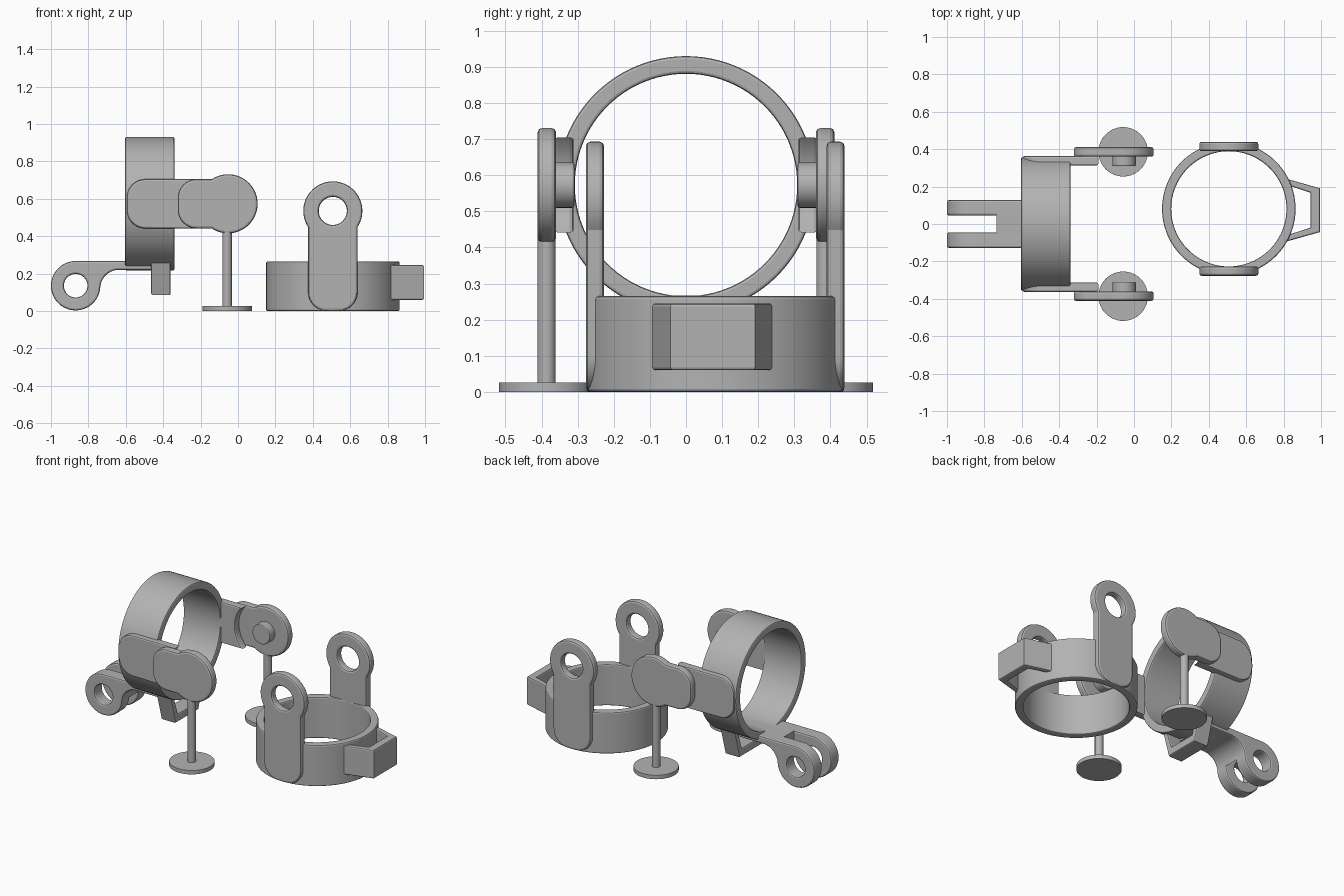
import bpy, bmesh
from math import radians, cos, sin, asin, sqrt, degrees
from mathutils import Vector

if "Cube" in bpy.data.objects:
    bpy.data.objects.remove(bpy.data.objects["Cube"], do_unlink=True)

grey = bpy.data.materials.new("plain grey")
grey.use_nodes = True
GREY = (0.45, 0.45, 0.45, 1)
grey.diffuse_color = GREY
grey.node_tree.nodes["Principled BSDF"].inputs["Base Color"].default_value = GREY

AXES = {"xy": lambda u, v, w: (u, v, w),
        "xz": lambda u, v, w: (u, w, v),
        "yz": lambda u, v, w: (w, u, v)}


def arc(cx, cy, r, a0=0, a1=360, n=16):
    """Points along an arc, both ends included."""
    angles = [radians(a0 + (a1 - a0) * i / n) for i in range(n + 1)]
    return [(cx + r * cos(a), cy + r * sin(a)) for a in angles]


def circle(cx, cy, r, n=64):
    return arc(cx, cy, r, n=n)[:-1]


def oriented(loop, ccw):
    area = sum(a[0] * b[1] - b[0] * a[1] for a, b in zip(loop, loop[1:] + loop[:1]))
    return loop if (area > 0) == ccw else loop[::-1]


def inset(loop, d):
    """Move a loop sideways into the solid by d."""
    pts = [Vector(p) for p in loop]
    out = []
    for i, p in enumerate(pts):
        a = (p - pts[i - 1]).normalized()
        b = (pts[(i + 1) % len(pts)] - p).normalized()
        na, nb = Vector((-a.y, a.x)), Vector((-b.y, b.x))
        out.append(p + (na + nb) * d / max(0.4, 1 + na.dot(nb)))
    return out


def solid(name, plane, outline, w0, w1, holes=(), edge=0.01):
    """Extrude an outline with holes between w0 and w1, with softened rims."""
    bm = bmesh.new()
    loops = [oriented(outline, True)] + [oriented(h, False) for h in holes]
    soft = 0.3 * edge
    layers = [(edge, w0), (soft, w0 + soft), (0, w0 + edge),
              (0, w1 - edge), (soft, w1 - soft), (edge, w1)]
    caps = ([], [])
    for loop in loops:
        rows = [[bm.verts.new((p[0], p[1], w)) for p in inset(loop, d)] for d, w in layers]
        n = len(loop)
        for low, high in zip(rows, rows[1:]):
            for i in range(n):
                j = (i + 1) % n
                bm.faces.new((low[i], low[j], high[j], high[i]))
        for cap, row in zip(caps, (rows[0], rows[-1])):
            cap.extend(bm.edges.get((row[i], row[(i + 1) % n])) for i in range(n))
    for cap, nz in zip(caps, (-1, 1)):
        bmesh.ops.triangle_fill(bm, use_beauty=True, edges=cap, normal=(0, 0, nz))
    for v in bm.verts:
        v.co = AXES[plane](*v.co)
    bmesh.ops.recalc_face_normals(bm, faces=bm.faces)
    mesh = bpy.data.meshes.new(name)
    bm.to_mesh(mesh)
    bm.free()
    mesh.materials.append(grey)
    ob = bpy.data.objects.new(name, mesh)
    bpy.context.collection.objects.link(ob)
    bpy.ops.object.select_all(action="DESELECT")
    ob.select_set(True)
    bpy.context.view_layer.objects.active = ob
    bpy.ops.object.shade_smooth_by_angle(angle=radians(20))
    return ob


def arm_outline(length, half=0.132, r=0.1, disc=0.158):
    """Tab with a rounded foot at t = 0 and a disc centred at t = length."""
    k = degrees(asin(half / disc))
    return (arc(-half + r, r, r, 180, 270, 8) + arc(half - r, r, r, 270, 360, 8)
            + arc(0, length, disc, k - 90, 270 - k, 40))


# Shared sizes
OUTER, INNER = 0.357, 0.308
BX, BY = 0.507, 0.081      # flat ring centre
AZ = 0.573                 # upright ring centre height
PIN_X = -0.053

# Strap loop profile: u across, v outward from the ring centre
STRAP = [(-0.17, 0.3), (-0.117, 0.488), (0.117, 0.488), (0.17, 0.3),
         (0.138, 0.3), (0.093, 0.437), (-0.093, 0.437), (-0.138, 0.3)]

# Flat ring with two eyelet arms and a strap loop
solid("flat_ring", "xy", circle(BX, BY, OUTER, 96), 0, 0.265,
      [circle(BX, BY, INNER, 96)], 0.008)
eyelet = [(BX + s, t) for s, t in arm_outline(0.535)]
for side, name in ((-1, "front"), (1, "back")):
    y = BY + side * 0.333
    solid(name + "_eyelet_arm", "xz", eyelet, y - 0.025, y + 0.025,
          [circle(BX, 0.535, 0.075, 40)], 0.012)
solid("flat_ring_strap_loop", "xy", [(BX + v, BY - 0.007 + u) for u, v in STRAP],
      0.06, 0.245, edge=0.008)

# Upright ring with a strap loop below
solid("upright_ring", "yz", circle(0, AZ, OUTER, 96), -0.604, -0.34,
      [circle(0, AZ, INNER, 96)], 0.008)
solid("upright_ring_strap_loop", "yz", [(u, AZ - v) for u, v in STRAP],
      -0.464, -0.36, edge=0.008)

# Side arms: inner tab, outer disc plate, pin, support rod and foot
half, r, gap = 0.132, 0.1, 0.19
k = degrees(asin(half / gap))
tab = (arc(-0.595 + r, AZ - half + r, r, 180, 270, 8)
       + arc(PIN_X, AZ, gap, 180 + k, 180 - k, 20)
       + arc(-0.595 + r, AZ + half - r, r, 90, 180, 8))
plate = [(-0.322 + t, AZ + s) for s, t in arm_outline(PIN_X + 0.322)]
for side, name in ((-1, "right"), (1, "left")):
    def span(a, b):
        return sorted((side * a, side * b))
    solid(name + "_inner_tab", "xz", tab, *span(0.312, 0.364), edge=0.01)
    solid(name + "_disc_plate", "xz", plate, *span(0.36, 0.411), edge=0.012)
    solid(name + "_pin", "xz", circle(PIN_X, AZ, 0.063, 40), *span(0.309, 0.372), edge=0.006)
    solid(name + "_support_rod", "xy", circle(PIN_X - 0.005, side * 0.386, 0.025, 24),
          0.01, 0.44, edge=0.002)
    solid(name + "_support_foot", "xy", circle(PIN_X - 0.005, side * 0.386, 0.132, 64),
          0, 0.026, edge=0.001)

# Forked hinge lug: two eyes joined by a web under the upright ring
EX, EZ, ER, FR = -0.868, 0.135, 0.132, 0.1
TOP, UNDER, END = EZ + ER, 0.22, -0.45
fx, fz = EX + sqrt((ER + FR) ** 2 - (UNDER - FR - EZ) ** 2), UNDER - FR
tilt = degrees(asin((fz - EZ) / (ER + FR)))
fillet = arc(fx, fz, FR, 180 + tilt, 90, 16)
bar = fillet + [(END, UNDER), (END, TOP)]
fork = bar + arc(EX, EZ, ER, 90, 360 + tilt, 48)[:-1]
web = bar + [(fillet[0][0], TOP)]
for side, name in ((-1, "right"), (1, "left")):
    y0, y1 = sorted((side * 0.045, side * 0.128))
    solid(name + "_fork_eye", "xz", fork, y0, y1, [circle(EX, EZ, 0.063, 40)], 0.01)
solid("fork_web", "xz", web, -0.075, 0.075, edge=0.003)
